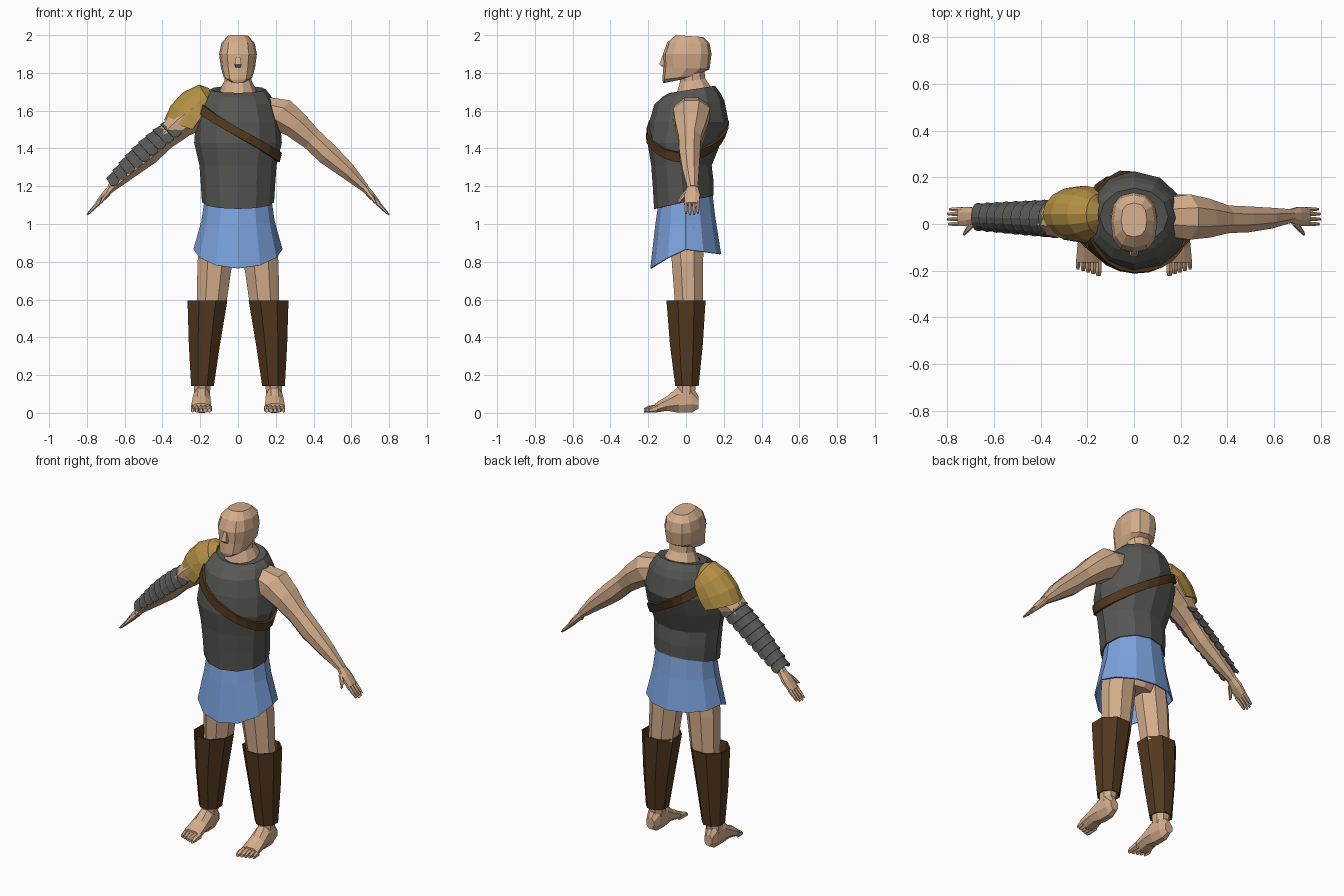
import bpy, bmesh
from math import sin, cos, pi
from mathutils import Vector as V

if "Cube" in bpy.data.objects:
    bpy.data.objects.remove(bpy.data.objects["Cube"])

X, Y, Z = V((1, 0, 0)), V((0, 1, 0)), V((0, 0, 1))


def material(name, rgb):
    m = bpy.data.materials.new(name)
    m.diffuse_color = (*rgb, 1)
    m.use_nodes = True
    m.node_tree.nodes["Principled BSDF"].inputs["Base Color"].default_value = m.diffuse_color
    return m


SKIN = material("skin", (.66, .42, .26))
STEEL = material("dark_steel", (.095, .095, .09))
CLOTH = material("blue_cloth", (.2, .36, .72))
GOLD = material("gold", (.45, .28, .06))
LEATHER = material("leather", (.085, .04, .014))


def part(name, mat, lofts, closed=True, cap=True, thick=0, mirror=False):
    """Skin each list of rings into a surface; all go in one object."""
    bm = bmesh.new()
    for rings in lofts:
        vs = [[bm.verts.new(p) for p in r] for r in rings]
        n = len(vs[0])
        for a, b in zip(vs, vs[1:]):
            for i in range(n if closed else n - 1):
                j = (i + 1) % n
                bm.faces.new((a[i], a[j], b[j], b[i]))
        if cap:
            bm.faces.new(vs[0])
            bm.faces.new(vs[-1])
    bmesh.ops.recalc_face_normals(bm, faces=bm.faces)
    me = bpy.data.meshes.new(name)
    bm.to_mesh(me)
    bm.free()
    me.materials.append(mat)
    ob = bpy.data.objects.new(name, me)
    bpy.context.collection.objects.link(ob)
    if thick:
        s = ob.modifiers.new("thickness", 'SOLIDIFY')
        s.thickness, s.offset = thick, 0
    if mirror:
        ob.modifiers.new("mirror", 'MIRROR')
    return ob


def tube(path, side, normal, n=8):
    """Rings along (x, y, z, side radius, normal radius) sections."""
    return [[V(p[:3]) + side * p[3] * cos(2 * pi * (i + .5) / n)
             + normal * p[4] * sin(2 * pi * (i + .5) / n) for i in range(n)] for p in path]


def spow(v, p):
    return abs(v) ** p * (1 if v >= 0 else -1)


def oval(hx, yf, yb, zf, zb, n=12, p=1.0):
    """Horizontal ring whose height tilts from front to back."""
    out = []
    for i in range(n):
        c, s = spow(cos(2 * pi * i / n), p), spow(sin(2 * pi * i / n), p)
        k = (s + 1) / 2
        out.append(V((hx * c, yf + (yb - yf) * k, zf + (zb - zf) * k)))
    return out


# Head, nose and neck
part("head", SKIN, [[oval(*r, 12, .8) for r in (
    (.04, -.12, .0, 1.745, 1.77), (.075, -.125, .06, 1.765, 1.785),
    (.09, -.12, .125, 1.83, 1.82), (.1, -.122, .135, 1.9, 1.9),
    (.088, -.1, .125, 1.96, 1.955), (.055, -.055, .09, 2.0, 1.99))]])
part("nose", SKIN, [tube([(0, -.115, 1.895, .012, .012), (0, -.12, 1.845, .026, .03),
                          (0, -.113, 1.828, .018, .01)], X, Y, 4)])
part("neck", SKIN, [[oval(*r, 10) for r in (
    (.14, -.09, .15, 1.64, 1.66), (.095, -.055, .135, 1.69, 1.73),
    (.072, -.035, .105, 1.75, 1.77), (.07, -.03, .1, 1.82, 1.82))]])

# Breastplate: (half width, front y, back y, front z, back z)
TORSO = [(.187, -.165, .142, 1.08, 1.15), (.193, -.172, .142, 1.2, 1.225),
         (.2, -.18, .132, 1.31, 1.31), (.228, -.2, .18, 1.43, 1.43),
         (.22, -.19, .222, 1.54, 1.54), (.19, -.165, .2, 1.63, 1.65),
         (.168, -.12, .18, 1.672, 1.69), (.145, -.085, .152, 1.69, 1.728),
         (.1, -.065, .135, 1.685, 1.722)]
part("breastplate", STEEL, [[oval(*r) for r in TORSO]], cap=False, thick=.008)


# Diagonal leather strap hugging the breastplate
def torso_at(z):
    for a, b in zip(TORSO, TORSO[1:]):
        if a[3] <= z <= b[3]:
            k = (z - a[3]) / (b[3] - a[3])
            return [a[j] + (b[j] - a[j]) * k for j in range(3)]


strap = []
for dz in (-.025, .025):
    ring = []
    for i in range(24):
        t = 2 * pi * i / 24
        z = 1.485 - .6 * .218 * cos(t) + dz
        hx, yf, yb = torso_at(z)
        ring.append(V(((hx + .008) * cos(t),
                       (yf + yb) / 2 + ((yb - yf) / 2 + .006) * sin(t), z)))
    strap.append(ring)
part("chest_strap", LEATHER, [strap], cap=False, thick=.018)

# Hips and flared skirt with a pointed front hem
part("hips", SKIN, [[oval(.1, -.07, .09, .86, .86), oval(.165, -.12, .12, .95, .95),
                     oval(.165, -.13, .12, 1.2, 1.2)]])
hem = oval(.232, -.185, .182, .865, .865)
for p in hem:
    p.z -= .1 * (-p.y / .185) ** 1.2 if p.y < -.01 else .025 * max(p.y, 0) / .182
part("skirt", CLOTH, [[oval(.172, -.142, .135, 1.11, 1.17),
                       oval(.19, -.158, .152, 1.0, 1.03), hem]], cap=False, thick=.008)

# Legs and boots
part("legs", SKIN, [tube([(.192, 0, .09, .045, .05), (.18, .005, .3, .055, .065),
                          (.14, .015, .58, .085, .08), (.122, .008, .8, .1, .09),
                          (.1, .0, .98, .098, .1)], X, Y)], mirror=True)
part("boots", LEATHER, [tube([(.188, .005, .143, .061, .063), (.178, .002, .36, .085, .09),
                              (.162, .0, .595, .11, .108)], X, Y)],
     cap=False, thick=.008, mirror=True)

# Feet and toes
foot = [tube([(.195, .066, .055, .027, .035), (.193, .03, .075, .043, .08),
              (.192, -.04, .07, .048, .075), (.194, -.1, .05, .053, .042),
              (.195, -.165, .025, .058, .026)], X, Z)]
for i in range(5):
    x, r = .152 + .022 * i, .0155 - .0012 * i
    tip = -.222 + .007 * i
    foot.append(tube([(x, -.15, .024, r, .022), (x, tip + .02, .019, r, .018),
                      (x, tip, .013, r * .7, .011)], X, Z, 6))
part("feet", SKIN, foot, mirror=True)

# Arms: sections across the sloping arm
N = V((.66, 0, .75))
part("arms", SKIN, [tube([(.12, .03, 1.615, .09, .08), (.215, .03, 1.585, .105, .1),
                          (.305, .025, 1.525, .09, .08), (.39, .02, 1.45, .064, .064),
                          (.475, .02, 1.37, .06, .064), (.58, .025, 1.28, .048, .048),
                          (.675, .035, 1.188, .03, .024)], Y, N)], mirror=True)

# Hands with fingers and thumb
hand = [tube([(.668, .035, 1.194, .03, .022), (.705, .033, 1.152, .044, .021),
              (.748, .031, 1.105, .042, .013)], Y, N)]
for y, reach in ((.063, .85), (.043, .97), (.021, 1), (.0, .9)):
    dx, dz = .062 * reach, -.064 * reach
    hand.append(tube([(.737, y, 1.113, .011, .012),
                      (.737 + dx * .6, y, 1.113 + dz * .6, .0095, .009),
                      (.737 + dx, y, 1.113 + dz, .006, .005)], Y, N, 6))
hand.append(tube([(.685, .01, 1.17, .02, .014), (.71, -.02, 1.14, .014, .012),
                  (.728, -.042, 1.112, .008, .007)], Y, N, 6))
part("hands", SKIN, hand, mirror=True)


def arch(edge, ridge, yc, w, n=8):
    """Half-oval open arc rising from a lower edge point to a ridge point (x, z)."""
    e, r = V((edge[0], yc, edge[1])), V((ridge[0], yc, ridge[1]))
    return [e + (r - e) * sin(pi * i / n) + Y * w * cos(pi * i / n) for i in range(n + 1)]


# Gold shoulder guard
part("shoulder_guard", GOLD, [[arch(*a) for a in (
    ((-.24, 1.5), (-.387, 1.548), .042, .114), ((-.205, 1.55), (-.352, 1.625), .042, .117),
    ((-.175, 1.6), (-.285, 1.695), .042, .11), ((-.15, 1.635), (-.205, 1.733), .042, .085),
    ((-.14, 1.65), (-.155, 1.715), .042, .05))]], closed=False, cap=False, thick=.01)

# Overlapping sleeve plates with scalloped lower edges
BANDS = 9
M = V((-.66, .75))


def sleeve_ring(t, drop, grow):
    e = V((-.29, 1.485)).lerp(V((-.66, 1.195)), t)
    r = V((-.362, 1.555)).lerp(V((-.69, 1.24)), t) + M * (.02 * sin(pi * t) + grow)
    e = e + M * (.018 - drop)
    return arch(e, r, .022 + .008 * t, .078 - .026 * t + grow)


plates = []
for i in range(BANDS):
    plates.append([sleeve_ring((i + k) / BANDS, drop, grow) for k, drop, grow in (
        (-.1, .0, -.003), (.25, .016, .0), (.75, .018, .003), (1.08, .004, .006))])
part("sleeve_plates", STEEL, plates, closed=False, cap=False, thick=.005)
